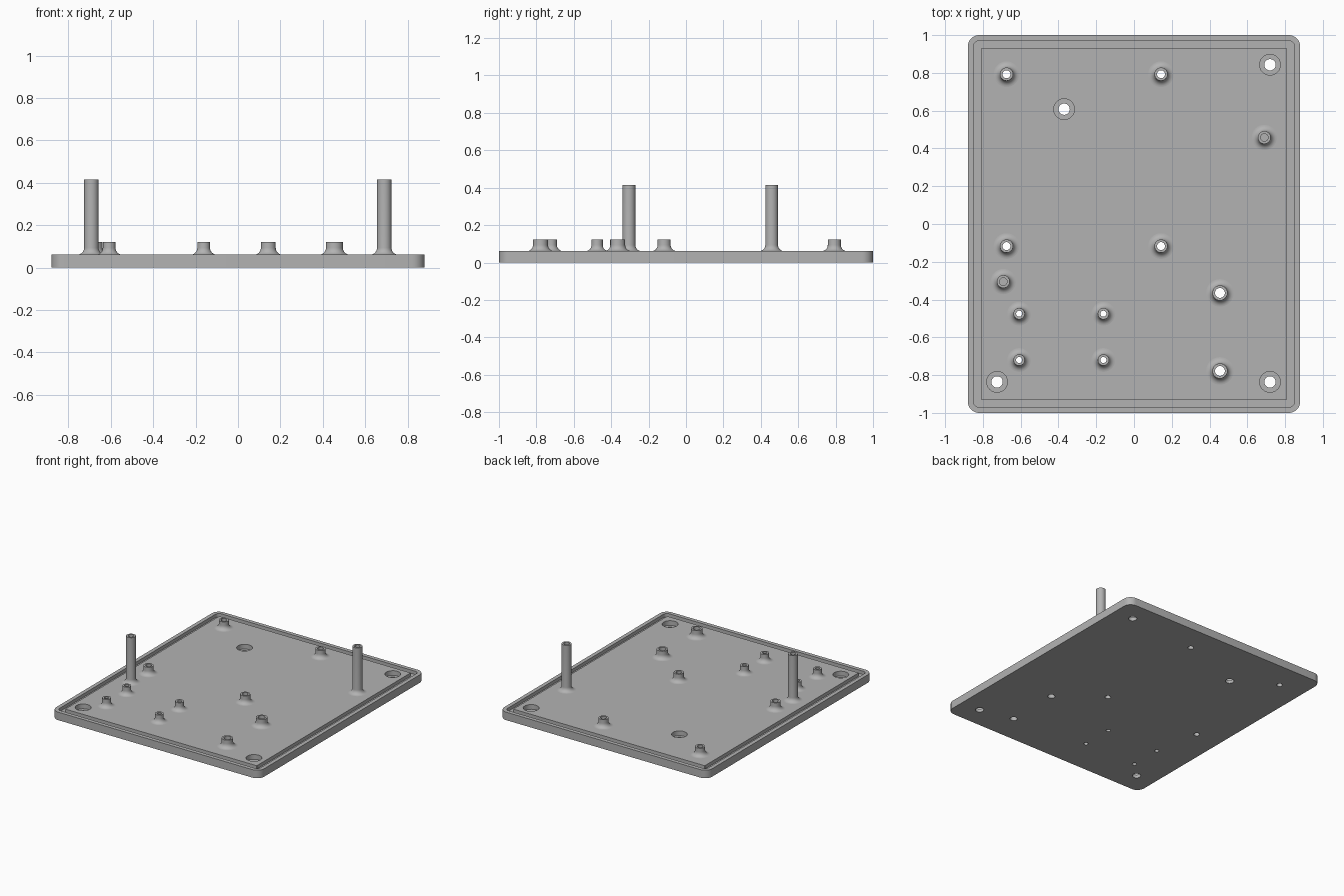
import bpy, bmesh
from math import cos, sin, pi, radians

if "Cube" in bpy.data.objects:
    bpy.data.objects.remove(bpy.data.objects["Cube"], do_unlink=True)

grey = bpy.data.materials.new("plain grey")
grey.use_nodes = True
colour = (0.45, 0.45, 0.45, 1)
grey.diffuse_color = colour
grey.node_tree.nodes["Principled BSDF"].inputs["Base Color"].default_value = colour

TOP = 0.061       # upper face of the plate
SEG = 32          # sides of round parts
FILLET = 0.033    # flare at the foot of each post


def finish(name, bm):
    bmesh.ops.recalc_face_normals(bm, faces=bm.faces)
    mesh = bpy.data.meshes.new(name)
    bm.to_mesh(mesh)
    bm.free()
    obj = bpy.data.objects.new(name, mesh)
    bpy.context.collection.objects.link(obj)
    mesh.materials.append(grey)
    return obj


def smooth(obj):
    bpy.ops.object.select_all(action="DESELECT")
    obj.select_set(True)
    bpy.context.view_layer.objects.active = obj
    bpy.ops.object.shade_smooth_by_angle(angle=radians(30))


def bridge(bm, a, b):
    for i in range(len(a)):
        j = (i + 1) % len(a)
        bm.faces.new((a[i], a[j], b[j], b[i]))


def rounded_loop(bm, inset, radius, z):
    hx, hy = 0.88 - inset - radius, 1 - inset - radius
    loop = []
    for k, (sx, sy) in enumerate([(1, 1), (-1, 1), (-1, -1), (1, -1)]):
        for i in range(9):
            a = (k + i / 8) * pi / 2
            loop.append(bm.verts.new((sx * hx + radius * cos(a),
                                      sy * hy + radius * sin(a), z)))
    return loop


def cylinder(bm, x, y, r, z0, z1):
    rings = [[bm.verts.new((x + r * cos(2 * pi * i / SEG), y + r * sin(2 * pi * i / SEG), z))
              for i in range(SEG)] for z in (z0, z1)]
    bridge(bm, *rings)
    bm.faces.new(rings[0][::-1])
    bm.faces.new(rings[1])


def post(name, x, y, r, hole, height, floor=None):
    # Hollow post turned from a profile, with a concave flare at its foot
    profile = [(hole, TOP if floor is None else floor), (hole, height), (r, height)]
    for i in range(9):
        a = i / 8 * pi / 2
        profile.append((r + FILLET * (1 - cos(a)), TOP + FILLET * (1 - sin(a))))
    bm = bmesh.new()
    rings = [[bm.verts.new((pr * cos(2 * pi * i / SEG), pr * sin(2 * pi * i / SEG), z))
              for i in range(SEG)] for pr, z in profile]
    for a, b in zip(rings, rings[1:]):
        bridge(bm, a, b)
    if floor is not None:
        bm.faces.new(rings[0])
    obj = finish(name, bm)
    obj.location = (x, y, 0)
    smooth(obj)


# Part layout: name, outer radius, hole radius, positions
standoffs = [
    ("board_standoff", 0.035, 0.021, [(x, y) for x in (-0.675, 0.143) for y in (0.793, -0.117)]),
    ("small_standoff", 0.03, 0.016, [(x, y) for x in (-0.608, -0.162) for y in (-0.475, -0.72)]),
    ("wide_standoff", 0.04, 0.026, [(0.455, -0.365), (0.455, -0.778)]),
]
screw_holes = [(0.72, 0.843), (-0.37, 0.608), (-0.725, -0.836), (0.72, -0.836)]

# Plate with a seal groove running inside its rim
bm = bmesh.new()
loops = [rounded_loop(bm, *args) for args in (
    (0, 0.06, 0), (0, 0.06, TOP), (0.03, 0.03, TOP),
    (0.03, 0.03, 0.035), (0.07, 0.005, 0.035), (0.07, 0.005, TOP))]
for a, b in zip(loops, loops[1:]):
    bridge(bm, a, b)
bm.faces.new(loops[0][::-1])
bm.faces.new(loops[-1])
plate = finish("base_plate", bm)

# Drill the through holes, then the counterbores
drill = bmesh.new()
bore = bmesh.new()
for name, r, hole, spots in standoffs:
    for x, y in spots:
        cylinder(drill, x, y, hole, -0.1, 0.2)
for x, y in screw_holes:
    cylinder(drill, x, y, 0.03, -0.1, 0.2)
    cylinder(bore, x, y, 0.055, 0.025, 0.2)
for name, cut in (("through_hole_cutter", drill), ("counterbore_cutter", bore)):
    cutter = finish(name, cut)
    cutter.hide_render = True
    bpy.context.view_layer.objects.active = plate
    mod = plate.modifiers.new(name, "BOOLEAN")
    mod.operation = "DIFFERENCE"
    mod.solver = "EXACT"
    mod.object = cutter
    bpy.ops.object.modifier_apply(modifier=mod.name)
    bpy.data.objects.remove(cutter, do_unlink=True)
smooth(plate)

# Short standoffs with through holes
for name, r, hole, spots in standoffs:
    for i, (x, y) in enumerate(spots, 1):
        post(f"{name}_{i}", x, y, r, hole, 0.122)

# Tall posts with blind holes
for name, x, y in (("left_tall_post", 0.69, 0.458), ("right_tall_post", -0.692, -0.305)):
    post(name, x, y, 0.034, 0.02, 0.415, 0.25)
